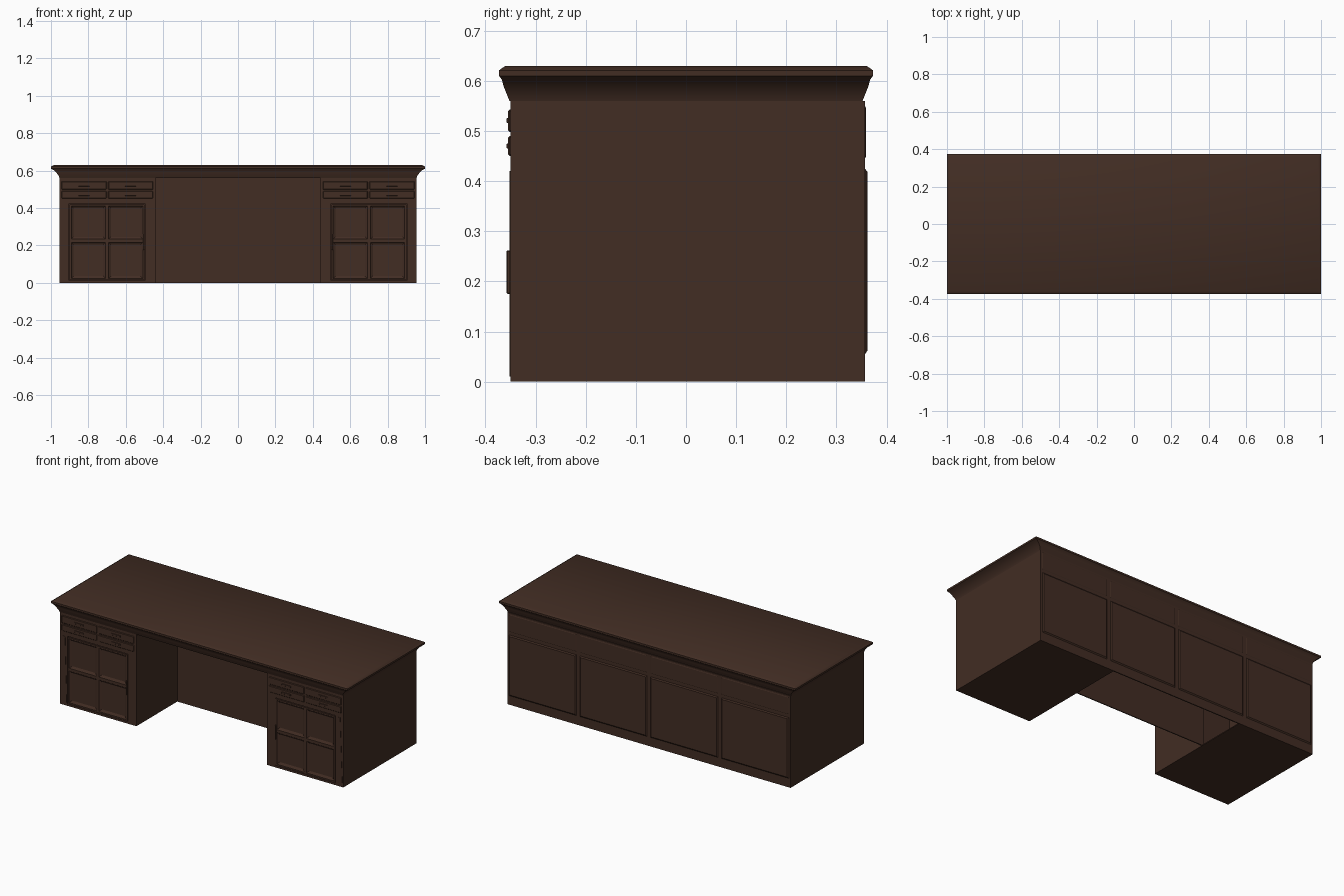
import bpy, bmesh
from math import radians
from mathutils import Vector

if "Cube" in bpy.data.objects:
    bpy.data.objects.remove(bpy.data.objects["Cube"], do_unlink=True)

wood = bpy.data.materials.new("dark_brown_wood")
wood.use_nodes = True
BROWN = (0.054, 0.026, 0.017, 1)
wood.diffuse_color = BROWN
wood.node_tree.nodes["Principled BSDF"].inputs["Base Color"].default_value = BROWN

HX, FRONT, BACK, TOP, KNEE, WALL = 0.955, -0.35, 0.357, 0.56, 0.44, 0.05
T = 0.006  # board thickness


def finish(name, bm, smooth=False):
    mesh = bpy.data.meshes.new(name)
    bmesh.ops.recalc_face_normals(bm, faces=bm.faces)
    bm.to_mesh(mesh)
    bm.free()
    mesh.materials.append(wood)
    ob = bpy.data.objects.new(name, mesh)
    bpy.context.collection.objects.link(ob)
    if smooth:
        bpy.ops.object.select_all(action='DESELECT')
        ob.select_set(True)
        bpy.context.view_layer.objects.active = ob
        bpy.ops.object.shade_smooth_by_angle(angle=radians(35))
    return ob


def box(name, x, y, z, bevel=0):
    bm = bmesh.new()
    bmesh.ops.create_cube(bm, size=1)
    for v in bm.verts:
        v.co = Vector([(r[0] + r[1]) / 2 + c * (r[1] - r[0])
                       for r, c in zip((x, y, z), v.co)])
    if bevel:
        bmesh.ops.bevel(bm, geom=bm.edges[:], offset=bevel, segments=1, affect='EDGES')
    return finish(name, bm)


def mirrored(name, s, x, y, z, bevel=0):
    side = "left" if s > 0 else "right"
    return box(side + "_" + name, sorted((s * x[0], s * x[1])), y, z, bevel)


def raised_panel(name, x, z, y0, y1, slope):
    """Plate on the back with sloping edges."""
    bm = bmesh.new()
    rings = []
    for y, i in ((y0, 0), (y1, slope)):
        rings.append([bm.verts.new(p) for p in (
            (x[0] + i, y, z[0] + i), (x[1] - i, y, z[0] + i),
            (x[1] - i, y, z[1] - i), (x[0] + i, y, z[1] - i))])
    a, b = rings
    bm.faces.new(b)
    for k in range(4):
        n = (k + 1) % 4
        bm.faces.new((a[k], a[n], b[n], b[k]))
    return finish(name, bm)


# Table top with a flared moulding: half width, half depth, height
profile = [(0.955, 0.352, 0.56), (0.96, 0.358, 0.575), (0.972, 0.364, 0.59),
           (0.985, 0.367, 0.602), (1.0, 0.373, 0.61), (1.0, 0.373, 0.621),
           (0.985, 0.36, 0.63)]
bm = bmesh.new()
rings = [[bm.verts.new((sx * hx, sy * hy, z))
          for sx, sy in ((-1, -1), (1, -1), (1, 1), (-1, 1))] for hx, hy, z in profile]
bm.faces.new(rings[0])
bm.faces.new(rings[-1])
for a, b in zip(rings, rings[1:]):
    for k in range(4):
        n = (k + 1) % 4
        bm.faces.new((a[k], a[n], b[n], b[k]))
finish("table_top", bm, smooth=True)

# Back board and modesty wall, open below between them
box("back_board", (-HX, HX), (BACK - T, BACK), (0, TOP))
box("modesty_wall", (-KNEE, KNEE), (WALL - T, WALL), (0, TOP))

# Raised back panels in four bays
step = 2 * HX / 4
for i in range(4):
    x0, x1 = -HX + i * step + 0.012, -HX + (i + 1) * step - 0.012
    raised_panel(f"back_panel_{i}", (x0, x1), (0.055, 0.425), BACK, BACK + 0.005, 0.007)
    raised_panel(f"back_upper_panel_{i}", (x0, x1), (0.445, 0.55), BACK, BACK + 0.0015, 0.003)

for s in (-1, 1):
    side = "left" if s > 0 else "right"
    # Pedestal shell
    mirrored("side_board", s, (HX - T, HX), (FRONT, BACK), (0, TOP))
    mirrored("inner_board", s, (KNEE, KNEE + T), (FRONT, WALL), (0, TOP))
    mirrored("pedestal_floor", s, (KNEE, HX), (FRONT, BACK), (0, T))
    mirrored("front_board", s, (KNEE, HX), (-0.338, -0.334), (0, TOP))

    # Face frame around the door
    mirrored("outer_stile", s, (0.903, HX), (FRONT, -0.336), (0, TOP))
    mirrored("inner_stile", s, (KNEE, 0.497), (FRONT, -0.336), (0, TOP))
    mirrored("top_rail", s, (0.497, 0.903), (FRONT, -0.336), (0.424, TOP))
    mirrored("bottom_rail", s, (0.497, 0.903), (FRONT, -0.336), (0, 0.012))

    # Tapered strip on the outer stile
    bm = bmesh.new()
    outline = ((0.908, 0.01), (0.95, 0.01), (0.935, 0.42), (0.92, 0.42))
    face = bm.faces.new([bm.verts.new((s * x, FRONT, z)) for x, z in outline])
    new = bmesh.ops.extrude_face_region(bm, geom=[face])["geom"]
    for v in new:
        if isinstance(v, bmesh.types.BMVert):
            v.co.y -= 0.002
    finish(side + "_tapered_strip", bm)

    # Door with four sunken panes
    bm = bmesh.new()
    xs, zs = (0.5, 0.7, 0.9), (0.015, 0.225, 0.42)
    grid = [[bm.verts.new((s * x, -0.352, z)) for x in xs] for z in zs]
    panes = [bm.faces.new((grid[j][i], grid[j][i + 1], grid[j + 1][i + 1], grid[j + 1][i]))
             for j in range(2) for i in range(2)]
    bmesh.ops.recalc_face_normals(bm, faces=bm.faces)
    if panes[0].normal.y > 0:
        bmesh.ops.reverse_faces(bm, faces=bm.faces)
    for width, depth in ((0.012, 0), (0.004, -0.004), (0.014, -0.006)):
        bmesh.ops.inset_individual(bm, faces=panes, thickness=width, depth=depth)
    rim = [e for e in bm.edges if e.is_boundary]
    skirt = bmesh.ops.extrude_edge_only(bm, edges=rim)["geom"]
    for v in skirt:
        if isinstance(v, bmesh.types.BMVert):
            v.co.y = -0.338
    finish(side + "_door", bm)
    mirrored("door_pull", s, (0.499, 0.507), (-0.358, FRONT), (0.175, 0.262), 0.002)

    # Two rows of paired drawers with pulls
    for r, (z0, z1) in enumerate(((0.45, 0.49), (0.498, 0.543))):
        for c, (x0, x1) in enumerate(((0.455, 0.694), (0.704, 0.943))):
            mirrored(f"drawer_{r}_{c}", s, (x0, x1), (-0.3545, FRONT + 0.004), (z0, z1), 0.003)
            xm, zm = (x0 + x1) / 2, (z0 + z1) / 2
            mirrored(f"drawer_pull_{r}_{c}", s, (xm - 0.03, xm + 0.03),
                     (-0.3575, -0.354), (zm - 0.005, zm + 0.005), 0.001)
